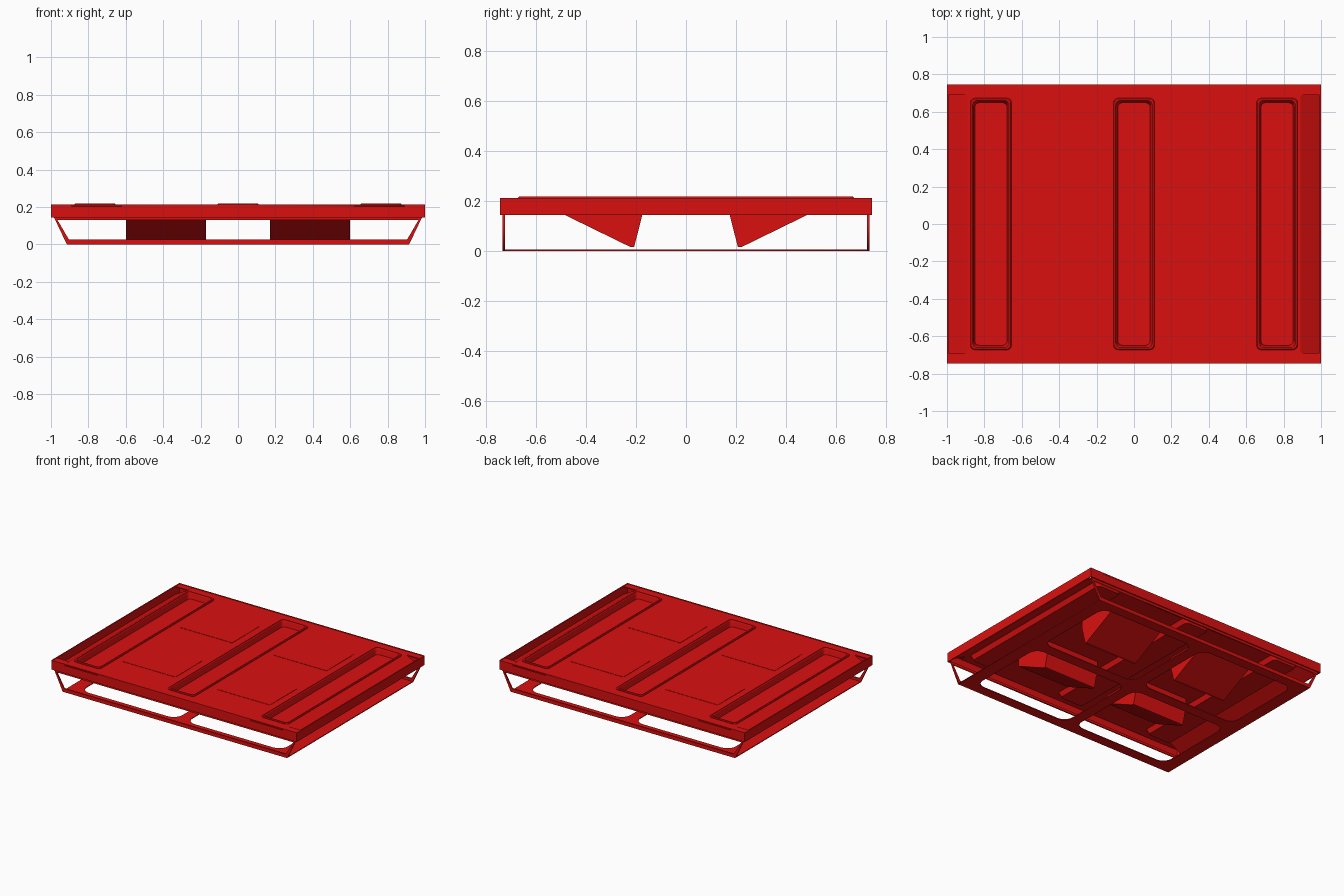
import bpy, bmesh, math

if "Cube" in bpy.data.objects:
    bpy.data.objects.remove(bpy.data.objects["Cube"])

red = bpy.data.materials.new("red_paint")
red.diffuse_color = (0.70, 0.005, 0.005, 1)
red.use_nodes = True
red.node_tree.nodes["Principled BSDF"].inputs["Base Color"].default_value = red.diffuse_color


def rounded(x0, x1, y0, y1, r, n=4):
    """Outline of a rounded rectangle."""
    pts = []
    for cx, cy, a in ((x1 - r, y1 - r, 0), (x0 + r, y1 - r, 90),
                      (x0 + r, y0 + r, 180), (x1 - r, y0 + r, 270)):
        for i in range(n + 1):
            t = math.radians(a + 90 * i / n)
            pts.append((cx + r * math.cos(t), cy + r * math.sin(t)))
    return pts


def plate(name, outlines, thick, loc, rot=(0, 0, 0)):
    """Flat sheet: first outline is the edge, the others are holes."""
    cu = bpy.data.curves.new(name, 'CURVE')
    cu.dimensions = '2D'
    cu.fill_mode = 'BOTH'
    cu.extrude = thick / 2
    for pts in outlines:
        sp = cu.splines.new('POLY')
        sp.points.add(len(pts) - 1)
        for p, (x, y) in zip(sp.points, pts):
            p.co = (x, y, 0, 1)
        sp.use_cyclic_u = True
    ob = bpy.data.objects.new(name, cu)
    ob.location, ob.rotation_euler = loc, rot
    bpy.context.collection.objects.link(ob)
    bpy.ops.object.select_all(action='DESELECT')
    ob.select_set(True)
    bpy.context.view_layer.objects.active = ob
    bpy.ops.object.convert(target='MESH')
    ob = bpy.context.object
    ob.data.materials.clear()
    ob.data.materials.append(red)
    return ob


def loft(name, rings):
    """Closed solid through rings of equal point count, capped at both ends."""
    bm = bmesh.new()
    vs = [[bm.verts.new(p) for p in ring] for ring in rings]
    for a, b in zip(vs, vs[1:]):
        for i in range(len(a)):
            j = (i + 1) % len(a)
            bm.faces.new((a[i], a[j], b[j], b[i]))
    bm.faces.new(vs[0][::-1])
    bm.faces.new(vs[-1])
    bmesh.ops.recalc_face_normals(bm, faces=bm.faces)
    me = bpy.data.meshes.new(name)
    bm.to_mesh(me)
    bm.free()
    me.materials.append(red)
    ob = bpy.data.objects.new(name, me)
    bpy.context.collection.objects.link(ob)
    return ob


def box(name, x0, x1, y0, y1, z0, z1):
    rect = ((x0, y0), (x1, y0), (x1, y1), (x0, y1))
    return loft(name, [[(x, y, z) for x, y in rect] for z in (z0, z1)])


X, Y = 1.0, 0.745
ribs = [-0.765, 0.0, 0.765]

# Deck sheet with openings for the three long channels
deck = [[(-.89, -Y), (.89, -Y), (.89, Y), (-.89, Y)]]
deck += [rounded(c - .105, c + .105, -.665, .665, .02) for c in ribs]
plate("deck", deck, 0.008, (0, 0, 0.206))

# Channels: raised lip around a sunken floor
for k, c in enumerate(ribs):
    rings = []
    for inset, z in ((.018, .167), (.002, .205), (0, .214), (.004, .219),
                     (.012, .219), (.016, .214), (.024, .175)):
        o = rounded(c - .11 + inset, c + .11 - inset, -.673 + inset, .673 - inset, .025)
        rings.append([(x, y, z) for x, y in o])
    loft(f"channel_{k + 1}", rings)

for s, side in ((-1, "left"), (1, "right")):
    # Outer rim wall, sloping gutter and gutter end flanges
    box(f"{side}_rim", s * (X - .008), s * X, -Y, Y, .145, .213)
    prof = ((.89, .21), (.993, .153), (.993, .145), (.89, .202))
    loft(f"{side}_gutter", [[(s * x, y, z) for x, z in prof] for y in (-.69, .69)])
    for t, end in ((-1, "front"), (1, "back")):
        box(f"{side}_{end}_flange", s * .89, s * X, t * .69, t * Y, .203, .211)

for t, end in ((-1, "front"), (1, "back")):
    box(f"{end}_rim", -X, X, t * (Y - .008), t * Y, .145, .213)
    # Upright frame with a trapezoid opening
    plate(f"{end}_leg_frame",
          [[(-.985, .147), (-.915, 0), (.915, 0), (.985, .147)],
           [(-.965, .13), (-.904, .026), (.904, .026), (.965, .13)]],
          .01, (0, t * .73, 0), (math.pi / 2, 0, 0))
    # Wedge-shaped scoops hanging below the deck
    for s, side in ((-1, "left"), (1, "right")):
        prof = ((.485, .212), (.485, .145), (.225, .018), (.208, .016), (.175, .145), (.175, .212))
        loft(f"{end}_{side}_scoop", [[(s * x, t * y, z) for y, z in prof] for x in (.17, .60)])

# Base sheet with four rounded openings
base = [[(-.915, -.73), (.915, -.73), (.915, .73), (-.915, .73)]]
for x0, x1 in ((-.82, -.04), (.04, .82)):
    for y0, y1 in ((-.66, -.04), (.04, .66)):
        base.append(rounded(x0, x1, y0, y1, .07, 6))
plate("base_frame", base, 0.006, (0, 0, 0.003))
